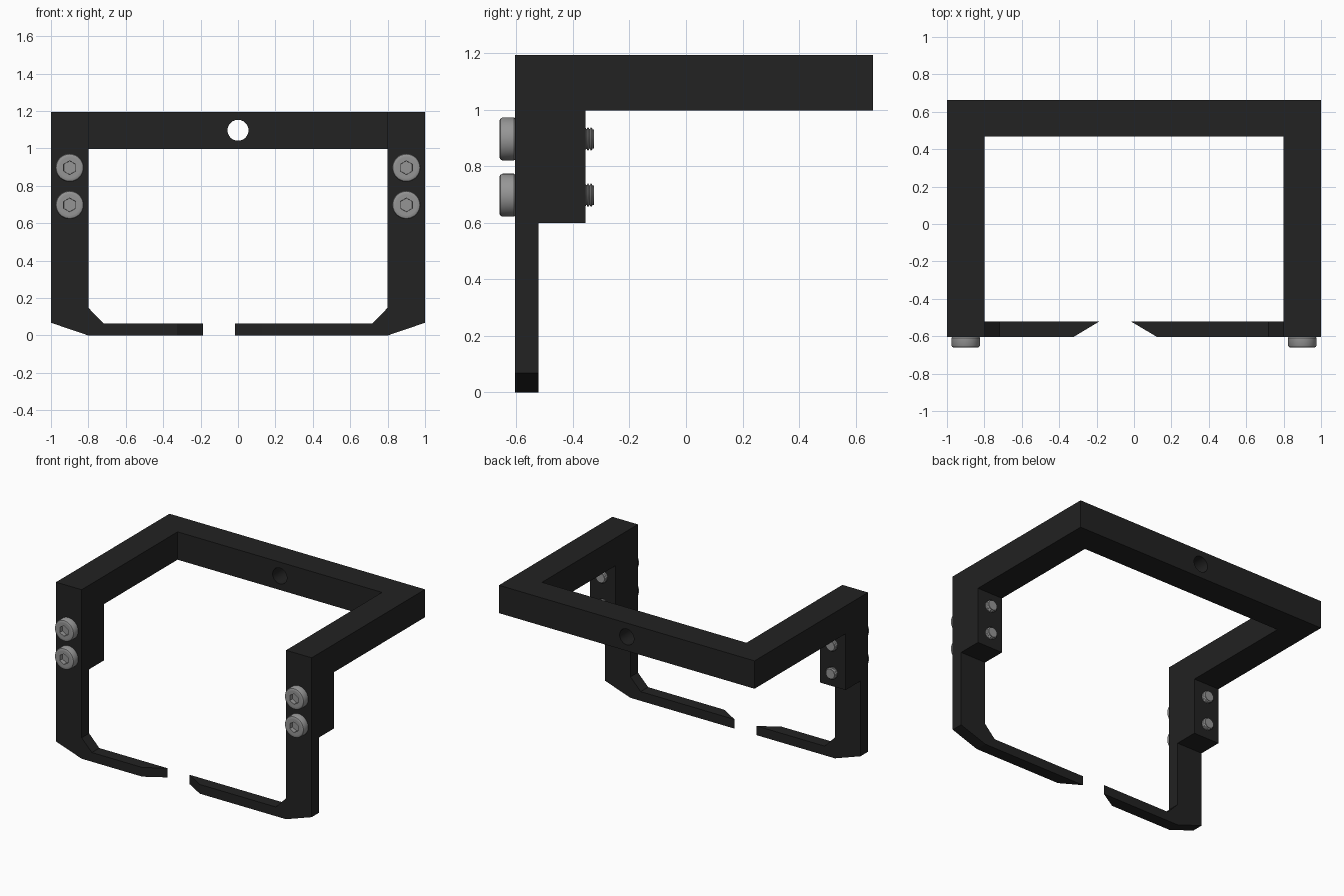
import bpy, bmesh, math

if "Cube" in bpy.data.objects:
    bpy.data.objects.remove(bpy.data.objects["Cube"])

def material(name, value):
    m = bpy.data.materials.new(name)
    m.diffuse_color = (value, value, value, 1)
    m.use_nodes = True
    m.node_tree.nodes["Principled BSDF"].inputs["Base Color"].default_value = m.diffuse_color
    return m

BLACK = material("black plastic", 0.016)
STEEL = material("grey steel", 0.30)

def add_object(name, bm, mat):
    bmesh.ops.recalc_face_normals(bm, faces=bm.faces)
    mesh = bpy.data.meshes.new(name)
    bm.to_mesh(mesh)
    bm.free()
    mesh.materials.append(mat)
    ob = bpy.data.objects.new(name, mesh)
    bpy.context.collection.objects.link(ob)
    return ob

def loft(name, rings, mat):
    """Solid between two matching outlines."""
    bm = bmesh.new()
    a, b = [[bm.verts.new(p) for p in ring] for ring in rings]
    bm.faces.new(a)
    bm.faces.new(b)
    for i in range(len(a)):
        j = (i + 1) % len(a)
        bm.faces.new((a[i], a[j], b[j], b[i]))
    return add_object(name, bm, mat)

def lathe(name, profile, mat, center, steps=36, hex_rows=()):
    """Turn (radius, y) points around the y axis; hex_rows become hexagons."""
    bm = bmesh.new()
    rows = []
    for k, (r, y) in enumerate(profile):
        row = []
        for i in range(steps):
            t = 2 * math.pi * i / steps
            rr = r
            if k in hex_rows:
                rr = r * math.cos(math.pi / 6) / math.cos(t % (math.pi / 3) - math.pi / 6)
            row.append(bm.verts.new((rr * math.sin(t), y, rr * math.cos(t))))
        rows.append(row)
    for a, b in zip(rows, rows[1:]):
        for i in range(steps):
            j = (i + 1) % steps
            bm.faces.new((a[i], a[j], b[j], b[i]))
    bm.faces.new(rows[0])
    bm.faces.new(rows[-1])
    ob = add_object(name, bm, mat)
    ob.location = center
    bpy.ops.object.select_all(action='DESELECT')
    ob.select_set(True)
    bpy.context.view_layer.objects.active = ob
    bpy.ops.object.shade_smooth_by_angle(angle=math.radians(30))
    return ob

FRONT, BACK = -0.605, 0.662
LEG_BACK, BLOCK_BACK = -0.522, -0.355
LOW, TOP = 0.998, 1.195

# U-shaped top frame with a round hole through the rear bar
outline = [(-1, FRONT), (-0.8, FRONT), (-0.8, 0.467), (0.8, 0.467),
           (0.8, FRONT), (1, FRONT), (1, BACK), (-1, BACK)]
frame = loft("top_frame", [[(x, y, z) for x, y in outline] for z in (LOW, TOP)], BLACK)
cutter = lathe("hole_cutter", [(0.056, 0.3), (0.056, 0.8)], BLACK, (0, 0, 1.097))
cutter.hide_render = True
cutter.display_type = 'WIRE'
hole = frame.modifiers.new("hole", 'BOOLEAN')
hole.operation = 'DIFFERENCE'
hole.solver = 'EXACT'
hole.object = cutter

# Screw: hex socket, rounded head, shank and threaded end
screw = [(0.036, -0.632), (0.037, -0.660), (0.055, -0.660), (0.066, -0.660),
         (0.072, -0.657), (0.076, -0.650), (0.076, -0.609), (0.072, -0.604),
         (0.034, -0.604), (0.034, -0.363)]
for i in range(3):
    y = -0.363 + 0.011 * i
    screw += [(0.041, y + 0.004), (0.041, y + 0.006), (0.034, y + 0.011)]
screw += [(0.034, -0.325)]

for side, s, tip_front, tip_back in (("left", -1, 0.325, 0.187), ("right", 1, 0.125, -0.015)):
    # Mounting block under the arm
    block = [(FRONT, 0.6), (BLOCK_BACK, 0.6), (BLOCK_BACK, LOW), (FRONT, LOW)]
    loft(side + "_mounting_block",
         [[(s * x, y, z) for y, z in block] for x in (0.8, 1)], BLACK)

    # Thin leg with bent finger and slanted tip
    rings = []
    for y, tip in ((FRONT, tip_front), (LEG_BACK, tip_back)):
        leg = [(1, 0.6), (1, 0.068), (0.8, 0), (tip, 0), (tip, 0.065),
               (0.72, 0.065), (0.8, 0.148), (0.8, 0.6)]
        rings.append([(s * x, y, z) for x, z in leg])
    loft(side + "_finger", rings, BLACK)

    # Two clamping screws
    for place, z in (("lower", 0.698), ("upper", 0.897)):
        lathe(f"{side}_{place}_screw", screw, STEEL, (s * 0.9, 0, z), hex_rows=(0, 1))
